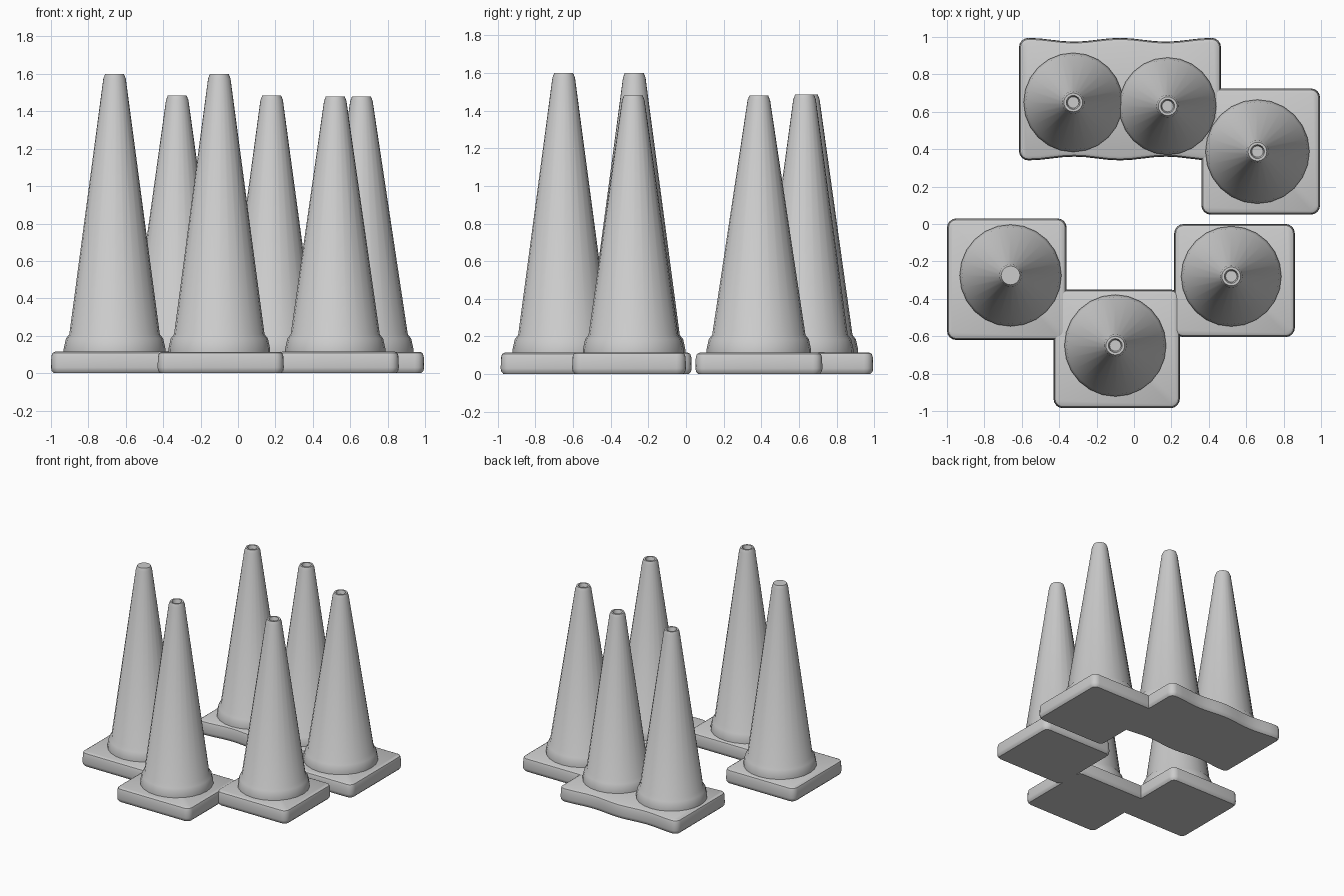
import bpy, bmesh
from math import pi, cos, sin

if "Cube" in bpy.data.objects:
    bpy.data.objects.remove(bpy.data.objects["Cube"])


def make_object(name, bm, angle):
    bmesh.ops.remove_doubles(bm, verts=bm.verts, dist=1e-5)
    bmesh.ops.recalc_face_normals(bm, faces=bm.faces)
    mesh = bpy.data.meshes.new(name)
    bm.to_mesh(mesh)
    bm.free()
    ob = bpy.data.objects.new(name, mesh)
    bpy.context.collection.objects.link(ob)
    bpy.ops.object.select_all(action='DESELECT')
    ob.select_set(True)
    bpy.context.view_layer.objects.active = ob
    bpy.ops.object.shade_smooth_by_angle(angle=angle)
    return ob


def loft(bm, rings):
    loops = [[bm.verts.new(p) for p in ring] for ring in rings]
    for a, b in zip(loops, loops[1:]):
        n = len(a)
        for i in range(n):
            j = (i + 1) % n
            bm.faces.new((a[i], a[j], b[j], b[i]))
    bm.faces.new(loops[0][::-1])
    bm.faces.new(loops[-1])


# Rounded rectangular foot; wave pulls the long sides in beside each cone
def base(name, x0, x1, y0, y1, top=0.115, wave=0.0):
    def ring(z, inset):
        r = 0.05 - inset
        ax, bx, ay, by = x0 + 0.05, x1 - 0.05, y0 + 0.05, y1 - 0.05
        pts = []
        for k, (cx, cy) in enumerate(((bx, by), (ax, by), (ax, ay), (bx, ay))):
            for i in range(5):
                a = (k + i / 4) * pi / 2
                pts.append((cx + r * cos(a), cy + r * sin(a), z))
            if wave and k in (0, 2):
                sign = 1 if k == 0 else -1
                for i in range(1, 16):
                    t = i / 16
                    x = (bx + (ax - bx) * t) if k == 0 else (ax + (bx - ax) * t)
                    pull = wave * (1 - cos(4 * pi * t)) / 2
                    pts.append((x, cy + sign * (r - pull), z))
        return pts

    bm = bmesh.new()
    loft(bm, [ring(0, 0.015), ring(0.014, 0.003), ring(0.03, 0),
              ring(top - 0.025, 0.002), ring(top - 0.007, 0.008), ring(top, 0.022)])
    return make_object(name, bm, 0.6)


# Tapered cone with a collar at the foot and a dimple (or flat cap) at the tip
def cone(name, x, y, h, radius, hollow=True, sides=24):
    profile = [(radius, 0.10), (radius, 0.13), (radius - 0.012, 0.185),
               (radius - 0.03, 0.208), (0.06, h - 0.025), (0.05, h)]
    if hollow:
        profile += [(0.037, h), (0.03, h - 0.03)]
    bm = bmesh.new()
    loft(bm, [[(x + r * cos(2 * pi * i / sides), y + r * sin(2 * pi * i / sides), z)
               for i in range(sides)] for r, z in profile])
    return make_object(name, bm, 0.6)


# Feet
base("base_front_left", -1.0, -0.36, -0.62, 0.03)
base("base_front_middle", -0.43, 0.245, -0.985, -0.35, 0.114)
base("base_front_right", 0.215, 0.86, -0.605, 0.0)
base("base_back_right", 0.36, 0.995, 0.05, 0.725, 0.114)
base("base_back_pair", -0.615, 0.465, 0.34, 0.995, wave=0.02)

# Cones
cone("cone_front_left", -0.66, -0.275, 1.60, 0.272, hollow=False)
cone("cone_front_middle", -0.10, -0.65, 1.60, 0.272)
cone("cone_front_right", 0.52, -0.28, 1.48, 0.268)
cone("cone_back_right", 0.66, 0.387, 1.48, 0.278)
cone("cone_back_left", -0.325, 0.65, 1.485, 0.265)
cone("cone_back_middle", 0.18, 0.63, 1.485, 0.26)
